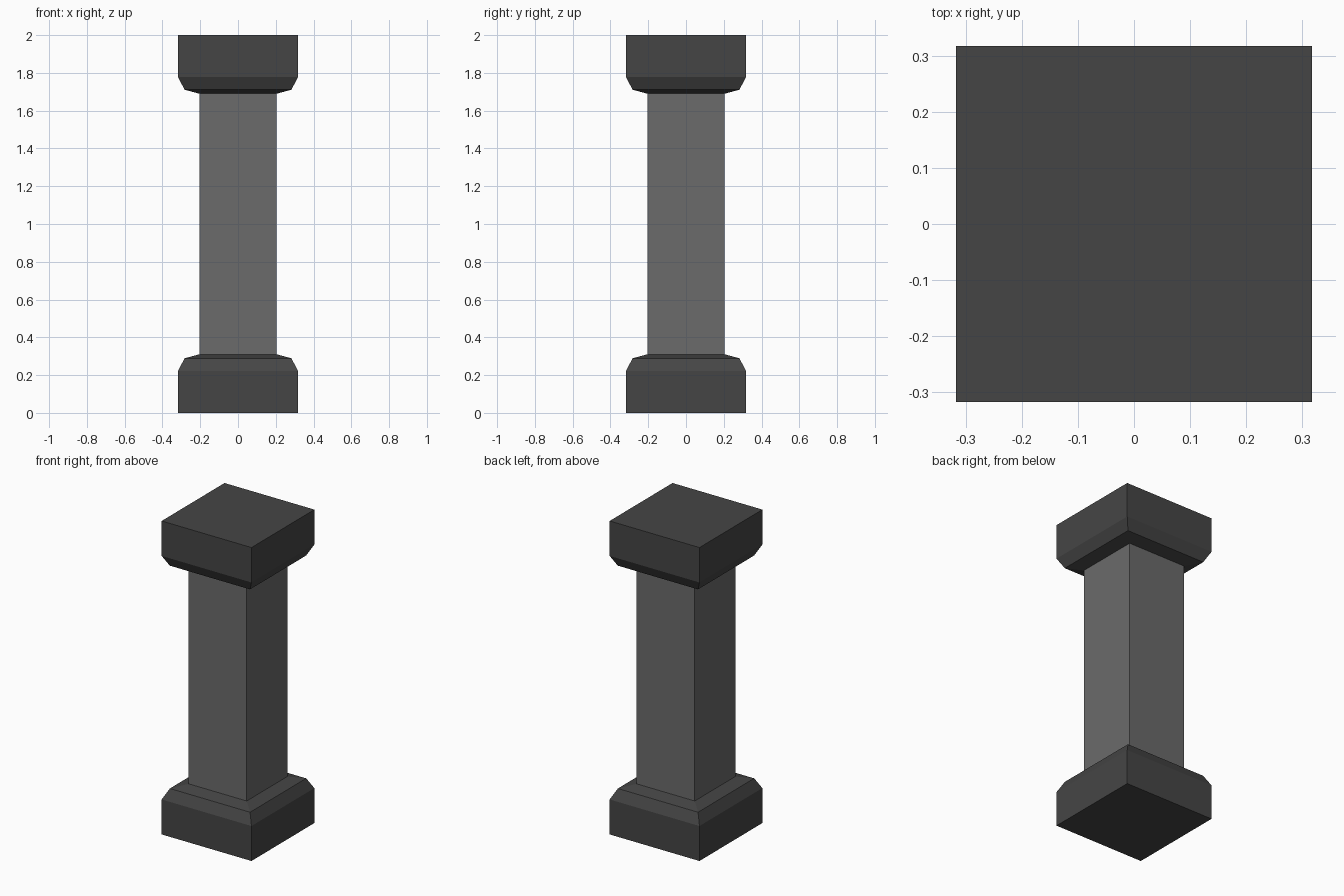
import bpy, bmesh

if "Cube" in bpy.data.objects:
    bpy.data.objects.remove(bpy.data.objects["Cube"])


def material(name, value):
    mat = bpy.data.materials.new(name)
    mat.diffuse_color = (value, value, value, 1)
    mat.use_nodes = True
    mat.node_tree.nodes["Principled BSDF"].inputs["Base Color"].default_value = mat.diffuse_color
    return mat


def square_loft(name, profile, mat, cap=False):
    """Stack square rings from (half width, z) pairs; cap closes the first ring."""
    bm = bmesh.new()
    rings = [[bm.verts.new((sx * w, sy * w, z))
              for sx, sy in ((-1, -1), (1, -1), (1, 1), (-1, 1))]
             for w, z in profile]
    for a, b in zip(rings, rings[1:]):
        for i in range(4):
            j = (i + 1) % 4
            bm.faces.new((a[i], a[j], b[j], b[i]))
    if cap:
        bm.faces.new(rings[0][::-1])
    # Capital is lofted downwards, so its faces need flipping
    if profile[0][1] > profile[-1][1]:
        bmesh.ops.reverse_faces(bm, faces=bm.faces)
    mesh = bpy.data.meshes.new(name)
    bm.to_mesh(mesh)
    bm.free()
    mesh.materials.append(mat)
    obj = bpy.data.objects.new(name, mesh)
    bpy.context.collection.objects.link(obj)
    return obj


HEIGHT = 2.0
SHAFT = 0.205
block = [(0.317, 0), (0.317, 0.223), (0.283, 0.289), (SHAFT, 0.31)]

dark = material("dark_stone", 0.06)
light = material("light_stone", 0.145)

# Base block with bevelled shoulders, and its mirrored capital
square_loft("base", block, dark, cap=True)
square_loft("capital", [(w, HEIGHT - z) for w, z in block], dark, cap=True)

# Plain square shaft between them
square_loft("shaft", [(SHAFT, 0.31), (SHAFT, HEIGHT - 0.31)], light)
